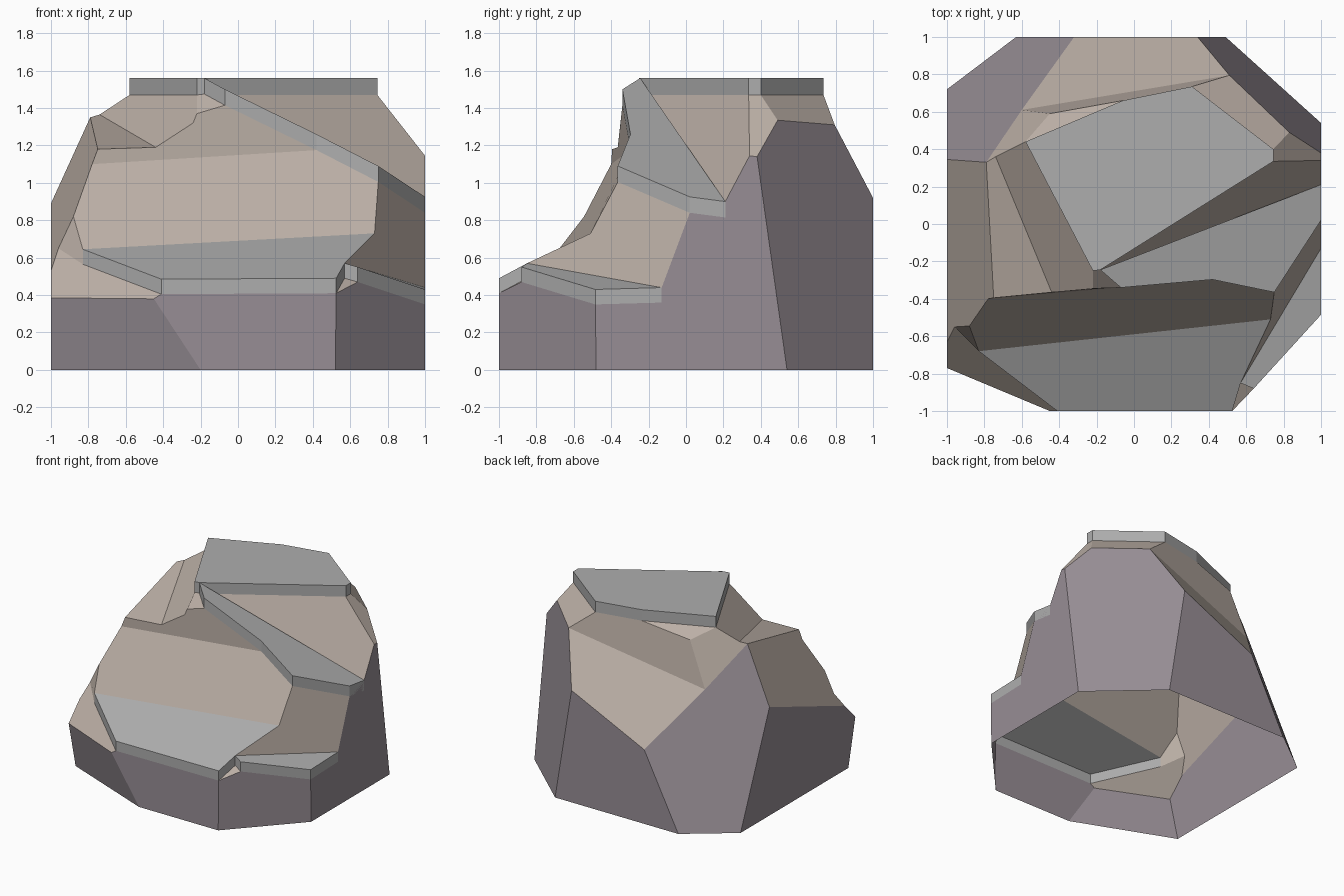
import bpy, bmesh
from mathutils import Vector

if "Cube" in bpy.data.objects:
    bpy.data.objects.remove(bpy.data.objects["Cube"])

P = {}  # named corner points shared by all parts


def material(name, rgb):
    m = bpy.data.materials.new(name)
    m.diffuse_color = (*rgb, 1)
    m.use_nodes = True
    m.node_tree.nodes["Principled BSDF"].inputs["Base Color"].default_value = m.diffuse_color
    return m


stone = material("warm_stone", (0.50, 0.43, 0.38))
wall = material("shaded_wall", (0.31, 0.27, 0.30))
grey = material("grey_top", (0.42, 0.42, 0.42))


def finish(name, bm, mats):
    me = bpy.data.meshes.new(name)
    bm.to_mesh(me)
    bm.free()
    ob = bpy.data.objects.new(name, me)
    bpy.context.collection.objects.link(ob)
    for m in mats:
        me.materials.append(m)


def slab(name, key, outline, drop, edges):
    """Grey top with a vertical rim; stores rim corners (lower ones end in 'l')."""
    bm = bmesh.new()
    top = [bm.verts.new(p) for p in outline]
    low = [bm.verts.new((x, y, z - drop)) for x, y, z in outline]
    bm.faces.new(top)
    for i in edges:
        j = (i + 1) % len(top)
        bm.faces.new((top[j], top[i], low[i], low[j]))
    for i, (t, b) in enumerate(zip(top, low)):
        P[f"{key}{i}"] = t.co.copy()
        P[f"{key}{i}l"] = b.co.copy()
    bmesh.ops.delete(bm, geom=[v for v in bm.verts if not v.link_faces], context='VERTS')
    finish(name, bm, [grey])


# Grey slabs: summit cap, sloping ramp, front ledge, right ledge
cap = [(-.58, .44), (-.22, -.25), (-.18, -.245), (.745, .335), (.745, .40), (.31, .735), (-.06, .66)]
slab("summit_cap", "c", [(x, y, 1.56) for x, y in cap], .09, range(7))
slab("sloping_ramp", "r", [(-.18, -.245, 1.56), (-.07, -.34, 1.5), (.42, -.297, 1.26),
                           (.75, -.365, 1.09), (1, .02, .925), (1, .21, .90)], .085, range(5))
slab("front_ledge", "f", [(-.83, -.68, .645), (-.41, -1, .485), (.525, -1, .49),
                          (.57, -.85, .57), (.73, -.51, .73)], .08, range(3))
slab("right_ledge", "g", [(.57, -.85, .57), (.64, -.88, .55), (1, -.485, .43), (1, -.13, .44)],
     .08, range(3))

# Ground outline
base = [(-1, -.68), (-.2, -1), (.52, -1), (1, -.48), (1, .54), (.49, 1), (-.63, 1), (-1, .72)]
for i, (x, y) in enumerate(base):
    P[f"b{i}"] = Vector((x, y, 0))

# Remaining rock corners
corners = dict(
    H=(-.45, -1, .38), I=(-1, -.77, .385), p=(-1, -.63, .53), A=(-.96, -.55, .65),
    Q=(-.88, -.545, .82), D=(-.78, -.40, 1.1), V=(-.75, -.395, 1.18), W=(-.44, -.365, 1.19),
    Y=(-.24, -.35, 1.32), X=(-.22, -.345, 1.37), T=(-1, .345, .89), U=(-.79, .33, 1.35), U2=(-.74, .36, 1.365),
    G=(1, .34, 1.145), J=(1, .38, 1.14), K=(.83, .49, 1.335), L=(.51, .795, 1.31),
    M=(.34, 1, .92), N=(-.32, 1, .61), O=(-.60, .61, 1.03), S=(-.45, .59, 1.39))
P.update({k: Vector(v) for k, v in corners.items()})

# Facets by corner names: lower walls, then upper stone
walls = ["b1 b2 f2l f1l H", "b0 b1 H I", "b7 b0 I p T", "b2 b3 g2l g1l f2l",
         "b3 b4 J G r5 r4l g3 g3l g2l", "b4 b5 M L K J", "b5 b6 N M", "b6 b7 T U O N"]
upper = ["I H f1l f0l A p", "A f0l f0 Q", "T p A Q D V U", "U V W U2", "U2 W Y X c1l c0l",
         "V D r2l r1l X Y W", "X r1l r0l c1l", "D Q f0 f4 r3l r2l", "r3l f4 g0 g3 r4l",
         "f2l g1l g0l f3l", "c2l r5 G c3l", "G J K c4l c3l", "K L c5l c4l",
         "M N O L", "L O S c6l c5l", "S c0l c6l", "U U2 c0l S O"]

# Rock body, open underneath
bm = bmesh.new()
centre = Vector((0, 0, .3))
for index, group in enumerate((upper, walls)):
    for names in group:
        face = bm.faces.new([bm.verts.new(P[n]) for n in names.split()])
        face.material_index = index
        face.normal_update()
        if face.normal.dot(face.calc_center_median() - centre) < 0:
            face.normal_flip()
bmesh.ops.remove_doubles(bm, verts=bm.verts[:], dist=.001)
finish("rock_body", bm, [stone, wall])
